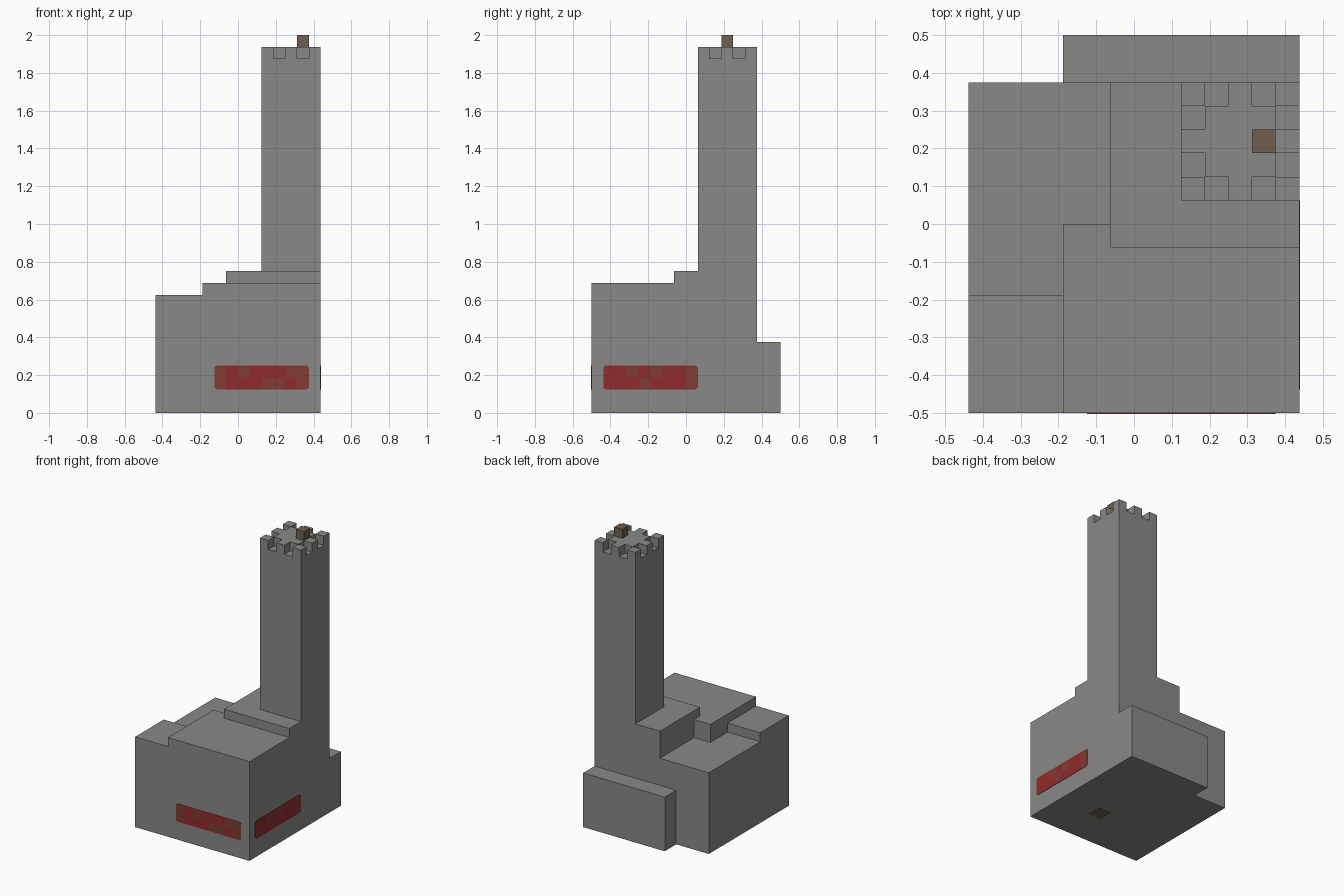
import bpy
import bmesh
from math import radians

if "Cube" in bpy.data.objects:
    bpy.data.objects.remove(bpy.data.objects["Cube"], do_unlink=True)

U = 1 / 16  # size of one building block


def material(name, rgb):
    mat = bpy.data.materials.new(name)
    mat.use_nodes = True
    mat.diffuse_color = (*rgb, 1)
    mat.node_tree.nodes["Principled BSDF"].inputs["Base Color"].default_value = (*rgb, 1)
    return mat


stone = material("grey stone", (0.25, 0.25, 0.24))
wood = material("brown wood", (0.16, 0.115, 0.08))
red = material("bright red", (0.28, 0.024, 0.025))
dull_red = material("dull red", (0.225, 0.043, 0.034))


def add_object(name, bm, mats):
    mesh = bpy.data.meshes.new(name)
    bm.to_mesh(mesh)
    bm.free()
    for mat in mats:
        mesh.materials.append(mat)
    obj = bpy.data.objects.new(name, mesh)
    bpy.context.collection.objects.link(obj)
    return obj


def add_prism(bm, outline, bottom, top):
    """Extrude a counter-clockwise plan outline; all sizes in blocks."""
    base = bm.faces.new([bm.verts.new((x * U, y * U, bottom * U)) for x, y in outline])
    up = bmesh.ops.extrude_face_region(bm, geom=[base], use_keep_orig=True)["geom"]
    for v in up:
        if isinstance(v, bmesh.types.BMVert):
            v.co.z = top * U
    bmesh.ops.recalc_face_normals(bm, faces=bm.faces[:])


def rect(x0, y0, x1, y1):
    return [(x0, y0), (x1, y0), (x1, y1), (x0, y1)]


def prism(name, outline, bottom, top, mat=stone):
    bm = bmesh.new()
    add_prism(bm, outline, bottom, top)
    return add_object(name, bm, [mat])


# Stepped base
prism("front_hall", [(-3, -8), (7, -8), (7, -1), (-1, -1), (-1, 0), (-3, 0)], 0, 11)
prism("tower_plinth", rect(-1, -1, 7, 6), 0, 12)
prism("front_side_wing", rect(-7, -8, -3, -3), 0, 10)
prism("rear_side_wing", [(-7, -3), (-3, -3), (-3, 0), (-1, 0), (-1, 6), (-7, 6)], 0, 9)
prism("rear_annex", rect(-3, 6, 7, 8), 0, 6)

# Tower with battlements around a raised platform
prism("tower", rect(2, 1, 7, 6), 12, 30)
prism("tower_platform", rect(3, 2, 6, 5), 30, 31)
bm = bmesh.new()
for i in (0, 2, 4):
    for j in (0, 2, 4):
        if (i, j) != (2, 2):
            add_prism(bm, rect(2 + i, 1 + j, 3 + i, 2 + j), 30, 31)
add_object("battlements", bm, [stone])
prism("tower_post", rect(5, 3, 6, 4), 31, 32, wood)
prism("floor_patch", rect(1.2, -3.8, 2.8, -2.2), -0.03, 0.03, wood)


# Red wall panels of two rows of cells, with clipped corners
def panel(name, location, turn, dull_cells):
    bm = bmesh.new()
    bmesh.ops.create_grid(bm, x_segments=8, y_segments=2, size=1)
    bmesh.ops.scale(bm, vec=(4 * U, U, 1), verts=bm.verts)
    for face in bm.faces:
        c = face.calc_center_median()
        cell = (int(c.x / U + 4), int(c.y / U + 1))
        face.material_index = 1 if cell in dull_cells else 0
    corners = [v for v in bm.verts if len(v.link_edges) == 2]
    bmesh.ops.bevel(bm, geom=corners, offset=0.01, segments=1, affect='VERTICES')
    obj = add_object(name, bm, [red, dull_red])
    obj.location = [c * U for c in location]
    obj.rotation_euler = (radians(90), 0, radians(turn))
    solid = obj.modifiers.new("thickness", 'SOLIDIFY')
    solid.thickness = 0.005
    solid.offset = 0


panel("front_panel", (2, -8, 3), 0,
      {(0, 0), (0, 1), (2, 1), (4, 0), (5, 0), (6, 1), (7, 0), (7, 1)})
panel("side_panel", (7, -3, 3), 90,
      {(2, 1), (3, 0), (4, 1), (7, 0), (7, 1)})
